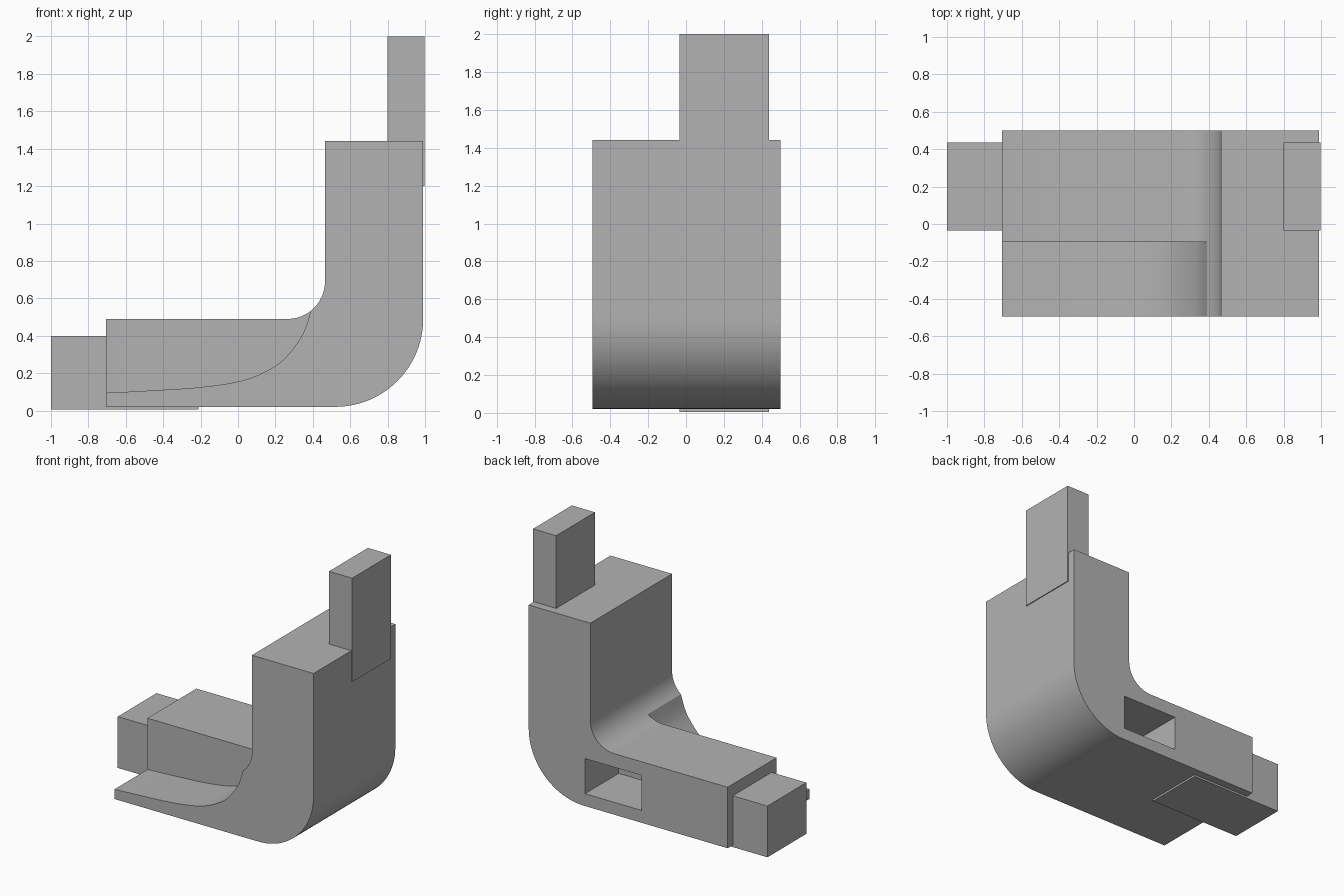
import bpy, bmesh
from math import cos, sin, pi, radians

cube = bpy.data.objects.get("Cube")
if cube:
    bpy.data.objects.remove(cube, do_unlink=True)

# Single matte grey for every part
GREY = (0.45, 0.45, 0.45, 1)
grey = bpy.data.materials.new("plain_grey")
grey.use_nodes = True
grey.diffuse_color = GREY
grey.node_tree.nodes["Principled BSDF"].inputs["Base Color"].default_value = GREY


def extrude(name, profile, y0, y1):
    """Solid made by sweeping an x-z outline from y0 to y1."""
    bm = bmesh.new()
    face = bm.faces.new([bm.verts.new((x, y0, z)) for x, z in profile])
    swept = bmesh.ops.extrude_face_region(bm, geom=[face])["geom"]
    verts = [g for g in swept if isinstance(g, bmesh.types.BMVert)]
    bmesh.ops.translate(bm, verts=verts, vec=(0, y1 - y0, 0))
    bmesh.ops.recalc_face_normals(bm, faces=bm.faces)
    mesh = bpy.data.meshes.new(name)
    bm.to_mesh(mesh)
    bm.free()
    mesh.materials.append(grey)
    ob = bpy.data.objects.new(name, mesh)
    bpy.context.collection.objects.link(ob)
    return ob


def block(name, x0, x1, y0, y1, z0, z1):
    return extrude(name, [(x0, z0), (x1, z0), (x1, z1), (x0, z1)], y0, y1)


def arc(cx, cz, r, a0, a1, n=24):
    angles = [radians(a0 + (a1 - a0) * i / n) for i in range(n + 1)]
    return [(cx + r * cos(a), cz + r * sin(a)) for a in angles]


def smooth_curve(pts, n=6):
    """Catmull-Rom curve through the points."""
    p = [pts[0]] + pts + [pts[-1]]
    out = []
    for a, b, c, d in zip(p, p[1:], p[2:], p[3:]):
        for i in range(n):
            t = i / n
            out.append(tuple(
                b[k] + 0.5 * t * (c[k] - a[k]
                + t * (2 * a[k] - 5 * b[k] + 4 * c[k] - d[k]
                + t * (3 * (b[k] - c[k]) + d[k] - a[k]))) for k in (0, 1)))
    return out + [pts[-1]]


# L-shaped body with rounded elbow
outline = [(-0.705, 0.02)] + arc(0.52, 0.49, 0.47, -90, 0)
outline += [(0.99, 1.44), (0.465, 1.44)]
outline += arc(0.265, 0.69, 0.2, 0, -90) + [(-0.705, 0.49)]
body = extrude("elbow_body", outline, -0.495, 0.5)

# Curved step along the front and rectangular pocket in the back
scoop = smooth_curve([(-0.9, 0.088), (-0.705, 0.095), (-0.45, 0.108), (-0.2, 0.125),
                      (0, 0.155), (0.13, 0.2), (0.235, 0.265), (0.32, 0.365),
                      (0.36, 0.44), (0.39, 0.535)])
scoop += [(0.41, 0.62), (0.41, 0.8), (-0.9, 0.8)]
cutters = [extrude("step_cutter", scoop, -0.7, -0.095),
           block("pocket_cutter", 0.03, 0.51, 0.09, 0.7, 0.115, 0.385)]
for cutter in cutters:
    cutter.hide_render = True
    cutter.hide_set(True)
    mod = body.modifiers.new(cutter.name, "BOOLEAN")
    mod.operation = "DIFFERENCE"
    mod.solver = "EXACT"
    mod.object = cutter

# Bake the cuts so the shading can be set on the final surface
bpy.context.view_layer.update()
graph = bpy.context.evaluated_depsgraph_get()
baked = bpy.data.meshes.new_from_object(body.evaluated_get(graph))
body.modifiers.clear()
body.data = baked
for cutter in cutters:
    bpy.data.objects.remove(cutter, do_unlink=True)

# Square pegs at both ends, set slightly proud of the body
block("upper_peg", 0.80, 0.997, -0.035, 0.437, 1.2, 2.0)
block("lower_peg", -1.0, -0.21, -0.035, 0.437, 0.005, 0.4)

bpy.ops.object.select_all(action="DESELECT")
body.select_set(True)
bpy.context.view_layer.objects.active = body
bpy.ops.object.shade_smooth_by_angle(angle=radians(30))
